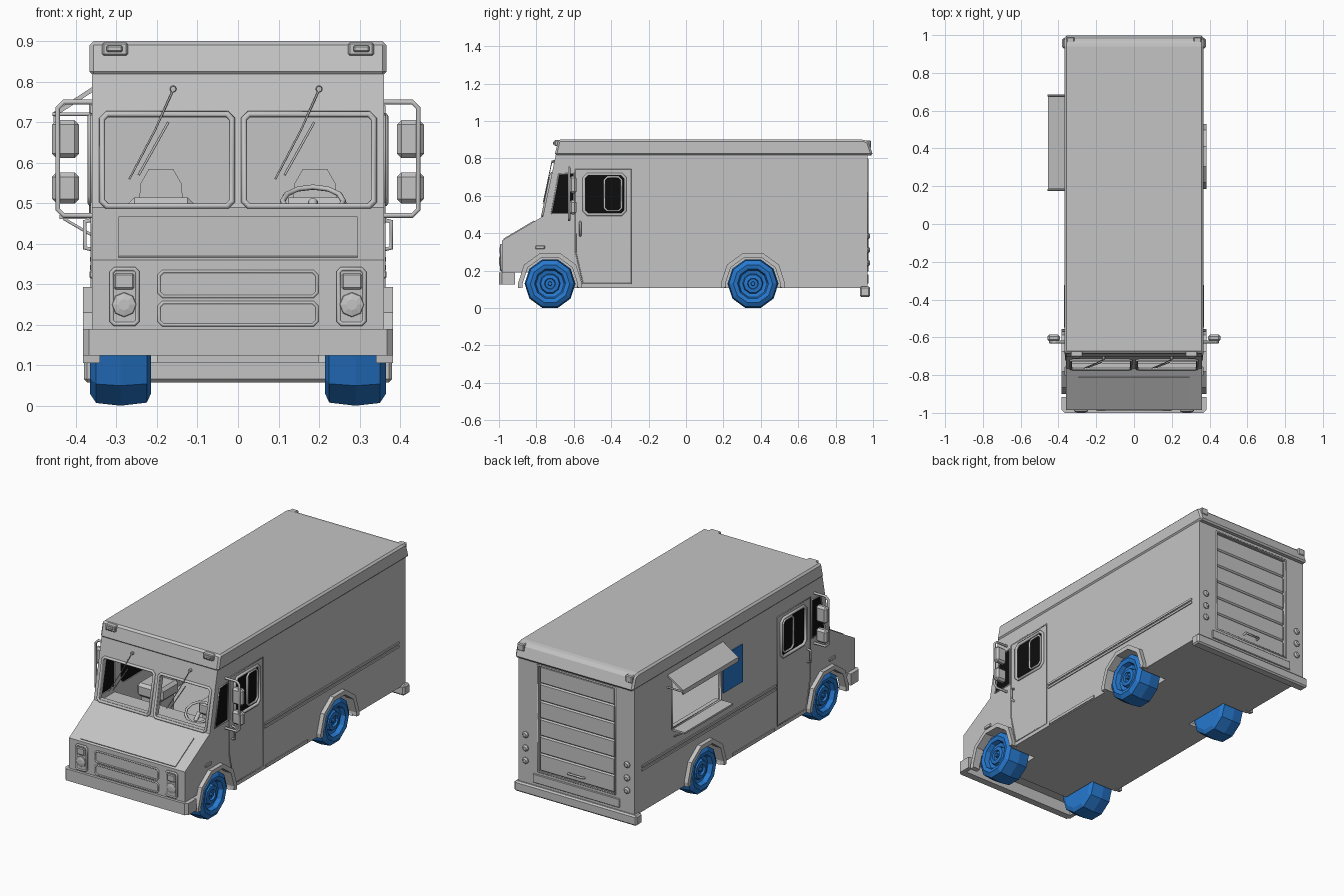
import bpy, bmesh, math
from mathutils import Matrix, Vector

if "Cube" in bpy.data.objects:
    bpy.data.objects.remove(bpy.data.objects["Cube"])


def material(name, rgb):
    m = bpy.data.materials.new(name)
    m.use_nodes = True
    m.diffuse_color = (*rgb, 1)
    m.node_tree.nodes["Principled BSDF"].inputs["Base Color"].default_value = (*rgb, 1)
    return m


GREY = material("body_grey", (0.55, 0.55, 0.55))
BLUE = material("wheel_blue", (0.02, 0.19, 0.62))
BLACK = material("glass_black", (0.004, 0.004, 0.004))


def add(name, bm, mat):
    bmesh.ops.recalc_face_normals(bm, faces=bm.faces)
    me = bpy.data.meshes.new(name)
    bm.to_mesh(me)
    bm.free()
    me.materials.append(mat)
    ob = bpy.data.objects.new(name, me)
    bpy.context.collection.objects.link(ob)
    return ob


def prism(name, axis, pts, a, b, mat=GREY, bevel=0):
    """Extrude a 2D outline along an axis from a to b."""
    place = {"x": lambda u, v, t: (t, u, v),
             "y": lambda u, v, t: (u, t, v),
             "z": lambda u, v, t: (u, v, t)}[axis]
    bm = bmesh.new()
    lo = [bm.verts.new(place(u, v, a)) for u, v in pts]
    hi = [bm.verts.new(place(u, v, b)) for u, v in pts]
    bm.faces.new(lo)
    bm.faces.new(hi)
    n = len(pts)
    for i in range(n):
        j = (i + 1) % n
        bm.faces.new((lo[i], lo[j], hi[j], hi[i]))
    bmesh.ops.recalc_face_normals(bm, faces=bm.faces)
    if bevel:
        bmesh.ops.bevel(bm, geom=bm.edges[:], offset=bevel, segments=1, affect="EDGES")
    return add(name, bm, mat)


def rect(u0, u1, v0, v1):
    return [(u0, v0), (u1, v0), (u1, v1), (u0, v1)]


def box(name, x0, x1, y0, y1, z0, z1, mat=GREY, bevel=0):
    return prism(name, "z", rect(x0, x1, y0, y1), z0, z1, mat, bevel)


def lathe(name, profile, sides, loc, direction, mat=GREY):
    """Spin (distance, radius) pairs about an axis pointing along direction."""
    bm = bmesh.new()
    rings = []
    for d, r in profile:
        steps = [2 * math.pi * k / sides for k in range(sides)]
        rings.append([bm.verts.new((d, r * math.cos(t), r * math.sin(t))) for t in steps])
    for p, q in zip(rings, rings[1:]):
        for k in range(sides):
            j = (k + 1) % sides
            bm.faces.new((p[k], p[j], q[j], q[k]))
    bm.faces.new(rings[0])
    bm.faces.new(rings[-1])
    turn = Vector((1, 0, 0)).rotation_difference(Vector(direction)).to_matrix().to_4x4()
    if direction[0] < 0:
        turn = Matrix.Rotation(math.pi, 4, "Z")
    bmesh.ops.transform(bm, matrix=Matrix.Translation(loc) @ turn, verts=bm.verts)
    return add(name, bm, mat)


def evaluated(ob):
    return bpy.data.meshes.new_from_object(ob.evaluated_get(bpy.context.evaluated_depsgraph_get()))


def tube(name, pts, r, closed=False, mat=GREY):
    cu = bpy.data.curves.new(name, "CURVE")
    cu.dimensions = "3D"
    cu.bevel_depth, cu.bevel_resolution, cu.use_fill_caps = r, 1, True
    sp = cu.splines.new("POLY")
    sp.points.add(len(pts) - 1)
    for p, c in zip(sp.points, pts):
        p.co = (*c, 1)
    sp.use_cyclic_u = closed
    tmp = bpy.data.objects.new("tmp_path", cu)
    bpy.context.collection.objects.link(tmp)
    bpy.context.view_layer.update()
    me = evaluated(tmp)
    bpy.data.objects.remove(tmp)
    me.materials.clear()
    me.materials.append(mat)
    ob = bpy.data.objects.new(name, me)
    bpy.context.collection.objects.link(ob)


def chamfered(u0, u1, v0, v1, c):
    return [(u0 + c, v0), (u1 - c, v0), (u1, v0 + c), (u1, v1 - c),
            (u1 - c, v1), (u0 + c, v1), (u0, v1 - c), (u0, v0 + c)]


def screen_y(z):
    return -0.765 + 0.212 * (z - 0.49)


WHEEL_Y = {"front": -0.727, "rear": 0.358}
WHEEL_Z = 0.13
QUARTER = [(-0.72, 0.505), (-0.6, 0.505), (-0.6, 0.72), (-0.68, 0.715)]
DOOR_WIN = chamfered(-0.545, -0.325, 0.5, 0.715, 0.02)

# Hollow body shell with cut openings
body = prism("body_shell", "x", [(-0.985, 0.19), (-0.8, 0.19), (-0.8, 0.107), (0.97, 0.107),
             (0.97, 0.825), (-0.695, 0.825), (-0.765, 0.49), (-0.985, 0.36)], -0.36, 0.36)
cutters = [
    prism("cut_cabin", "x", [(-0.6, 0.29), (0.92, 0.29), (0.92, 0.8), (-0.672, 0.8),
          (-0.741, 0.475), (-0.6, 0.475)], -0.345, 0.345),
    prism("cut_quarter", "x", QUARTER, -0.5, 0.5),
    prism("cut_door_window", "x", DOOR_WIN, -0.5, 0.5),
    box("cut_hatch", -0.5, -0.3, 0.21, 0.64, 0.47, 0.75),
    box("cut_rear_door", -0.235, 0.235, 0.95, 1.1, 0.2, 0.79)]
for s in (-1, 1):
    cutters.append(box("cut_screen", *sorted((s * 0.022, s * 0.33)), -0.9, -0.66, 0.5, 0.712))
    for y in WHEEL_Y.values():
        cutters.append(lathe("cut_well", [(0.2, 0.15), (0.45, 0.15)], 10, (0, y, WHEEL_Z), (s, 0, 0)))
for c in cutters:
    mod = body.modifiers.new(c.name, "BOOLEAN")
    mod.operation, mod.solver, mod.object = "DIFFERENCE", "EXACT", c
bpy.context.view_layer.update()
shell = evaluated(body)
body.modifiers.clear()
body.data = shell
for c in cutters:
    bpy.data.objects.remove(c)

# Roof cap and bumpers
prism("roof_cap", "x", [(-0.703, 0.815), (-0.682, 0.9), (0.95, 0.9), (0.975, 0.89), (1.0, 0.815)],
      -0.367, 0.367, bevel=0.01)
prism("front_bumper", "z", [(-0.383, -0.915), (-0.383, -0.985), (-0.368, -1), (0.368, -1),
      (0.383, -0.985), (0.383, -0.915), (0.36, -0.915), (0.36, -0.96), (-0.36, -0.96),
      (-0.36, -0.915)], 0.125, 0.19)
box("rear_bumper", -0.38, 0.38, 0.93, 0.985, 0.058, 0.115, bevel=0.008)

# Hood hatch and grille
prism("hood_hatch", "x", [(-0.975, 0.365), (-0.81, 0.463), (-0.812, 0.468), (-0.977, 0.37)], -0.295, 0.295)
for z0, z1 in ((0.2, 0.255), (0.27, 0.332)):
    tube("grille_frame", [(u, -0.986, v) for u, v in chamfered(-0.195, 0.195, z0, z1, 0.01)], 0.005, True)

# Rear roll-up door
for i in range(6):
    z = 0.2 + i * 0.0983
    box("rear_door_slat", -0.235, 0.235, 0.945, 0.964, z, z + 0.0983, bevel=0.007)
tube("rear_door_frame", [(u, 0.97, v) for u, v in rect(-0.24, 0.24, 0.198, 0.795)], 0.006, True)
tube("rear_door_handle", [(-0.045, 0.96, 0.235), (-0.045, 0.98, 0.24), (0.045, 0.98, 0.24),
     (0.045, 0.96, 0.235)], 0.006)
box("rear_sill", -0.27, 0.27, 0.965, 0.976, 0.13, 0.18, bevel=0.003)

wheel_profile = [(0.215, 0.06), (0.215, 0.105), (0.225, 0.128), (0.29, 0.136), (0.35, 0.129),
                 (0.365, 0.105), (0.36, 0.083), (0.335, 0.075), (0.33, 0.055), (0.347, 0.05),
                 (0.35, 0.03), (0.338, 0.026), (0.338, 0.012), (0.35, 0.01)]
lamp_profile = [(0, 0.018), (0.008, 0.018), (0.015, 0.01)]

for s, side in ((1, "left"), (-1, "right")):
    def sbox(name, x0, x1, *rest, **kw):
        return box(side + "_" + name, *sorted((s * x0, s * x1)), *rest, **kw)

    # Wheels and arch flares
    for end, y in WHEEL_Y.items():
        lathe(f"{side}_{end}_wheel", wheel_profile, 10, (0, y, WHEEL_Z), (s, 0, 0), BLUE)
        angles = [math.radians(a) for a in (-8, 0, 36, 72, 108, 144, 180, 188)]
        arch = [(y + r * math.cos(a), WHEEL_Z + r * math.sin(a))
                for r, seq in ((0.172, angles), (0.147, angles[::-1])) for a in seq]
        prism(f"{side}_{end}_arch", "x", arch, s * 0.34, s * 0.383)

    # Windscreen frame, wiper and roof markers
    loop = chamfered(s * 0.175 - 0.16, s * 0.175 + 0.16, 0.493, 0.72, 0.012)
    tube(side + "_screen_frame", [(u, screen_y(v) - 0.003, v) for u, v in loop], 0.008, True)
    wx = s * 0.18 + 0.02
    path = [(wx, 0.78), (wx - 0.045, 0.68), (wx - 0.108, 0.56)]
    tube(side + "_wiper_arm", [(u, screen_y(v) - 0.014, v) for u, v in path], 0.0025)
    tube(side + "_wiper_blade", [(u, screen_y(v) - 0.012, v) for u, v in
         ((wx - 0.012, 0.7), (wx - 0.085, 0.57))], 0.003)
    lathe(side + "_wiper_pivot", [(0, 0.009), (0.02, 0.007)], 8, (wx, -0.7, 0.782), (0, -1, 0))
    sbox("front_marker_base", 0.272, 0.335, -0.703, -0.66, 0.865, 0.897, bevel=0.004)
    sbox("front_marker", 0.285, 0.325, -0.712, -0.68, 0.873, 0.89, bevel=0.004)
    sbox("rear_marker", 0.315, 0.358, 0.94, 0.99, 0.855, 0.895, bevel=0.005)

    # Headlights
    tube(side + "_headlight_frame", [(s * u, -0.988, v) for u, v in
         chamfered(0.248, 0.312, 0.202, 0.338, 0.008)], 0.006, True)
    sbox("headlight_panel", 0.248, 0.312, -0.99, -0.98, 0.202, 0.338)
    sbox("upper_headlight", 0.256, 0.306, -0.997, -0.985, 0.288, 0.327, bevel=0.004)
    lathe(side + "_lower_headlight", [(0, 0.031), (0.006, 0.029), (0.01, 0.014)], 8,
          (s * 0.281, -0.989, 0.25), (0, -1, 0))

    # Cab door, side glass and handle
    door = [(-0.59, 0.3), (-0.55, 0.13), (-0.295, 0.13), (-0.295, 0.74), (-0.59, 0.74)]
    tube(side + "_door_seam", [(s * 0.36, u, v) for u, v in door], 0.004, True)
    tube(side + "_door_window_frame", [(s * 0.362, u, v) for u, v in DOOR_WIN], 0.009, True)
    tube(side + "_sliding_pane_frame", [(s * 0.362, u, v) for u, v in
         chamfered(-0.435, -0.345, 0.52, 0.7, 0.015)], 0.006, True)
    tube(side + "_quarter_frame", [(s * 0.36, u, v) for u, v in QUARTER], 0.005, True)
    prism(side + "_door_glass", "x", DOOR_WIN, s * 0.35, s * 0.356, BLACK)
    prism(side + "_quarter_glass", "x", QUARTER, s * 0.35, s * 0.356, BLACK)
    tube(side + "_door_handle", [(s * x, -0.565, z) for x, z in
         ((0.355, 0.385), (0.378, 0.39), (0.378, 0.455), (0.355, 0.46))], 0.006)
    sbox("side_marker", 0.355, 0.367, -0.805, -0.755, 0.315, 0.334, bevel=0.003)

    # Side trim and rocker
    for z in (0.342, 0.362):
        sbox("side_trim", 0.355, 0.365, -0.28, 0.91, z - 0.006, z + 0.006)
    sbox("rocker", 0.355, 0.365, -0.27, 0.1, 0.112, 0.128)

    # Mirrors on a tube bracket
    tube(side + "_mirror_bracket", [(s * x, -0.625, z) for x, z in
         ((0.35, 0.75), (0.43, 0.75), (0.445, 0.735), (0.445, 0.485), (0.43, 0.47), (0.35, 0.47))], 0.007)
    for z0, z1 in ((0.612, 0.705), (0.5, 0.576)):
        sbox("mirror", 0.392, 0.459, -0.622, -0.585, z0, z1, bevel=0.011)

    # Tail lamps
    for z in (0.24, 0.31, 0.385):
        lathe(side + "_tail_lamp", lamp_profile, 8, (s * 0.315, 0.968, z), (0, 1, 0))

    # Seats
    sbox("seat_cushion", 0.11, 0.27, -0.52, -0.36, 0.44, 0.515, bevel=0.015)
    sbox("seat_base", 0.13, 0.25, -0.5, -0.38, 0.285, 0.445)
    prism(side + "_seat_back", "y", [(s * 0.19 + u, v) for u, v in ((-0.055, 0.5), (0.055, 0.5),
          (0.05, 0.55), (0.03, 0.585), (-0.03, 0.585), (-0.05, 0.55))], -0.385, -0.35)

# Steering wheel
ring = [2 * math.pi * k / 12 for k in range(12)]
tube("steering_wheel", [(0.185 + 0.075 * math.cos(a), -0.61 + 0.055 * math.sin(a),
     0.505 + 0.035 * math.sin(a)) for a in ring], 0.007, True)
tube("steering_column", [(0.185, -0.61, 0.505), (0.185, -0.65, 0.46)], 0.012)

# Serving hatch, awning, counter and menu board
tube("hatch_frame", [(-0.361, u, v) for u, v in rect(0.21, 0.64, 0.47, 0.75)], 0.007, True)
prism("awning", "y", [(-0.355, 0.79), (-0.455, 0.725), (-0.455, 0.7), (-0.447, 0.7),
      (-0.447, 0.717), (-0.355, 0.777)], 0.185, 0.675)
box("counter", -0.44, -0.33, 0.21, 0.64, 0.461, 0.471)
for y in (0.18, 0.68):
    tube("awning_arm", [(-0.355, y, 0.72), (-0.458, y, 0.72)], 0.005)
for y in (0.23, 0.62):
    tube("counter_bracket", [(-0.43, y, 0.462), (-0.358, y, 0.42)], 0.004)
box("menu_board", -0.367, -0.359, 0.02, 0.19, 0.5, 0.71, BLUE)
